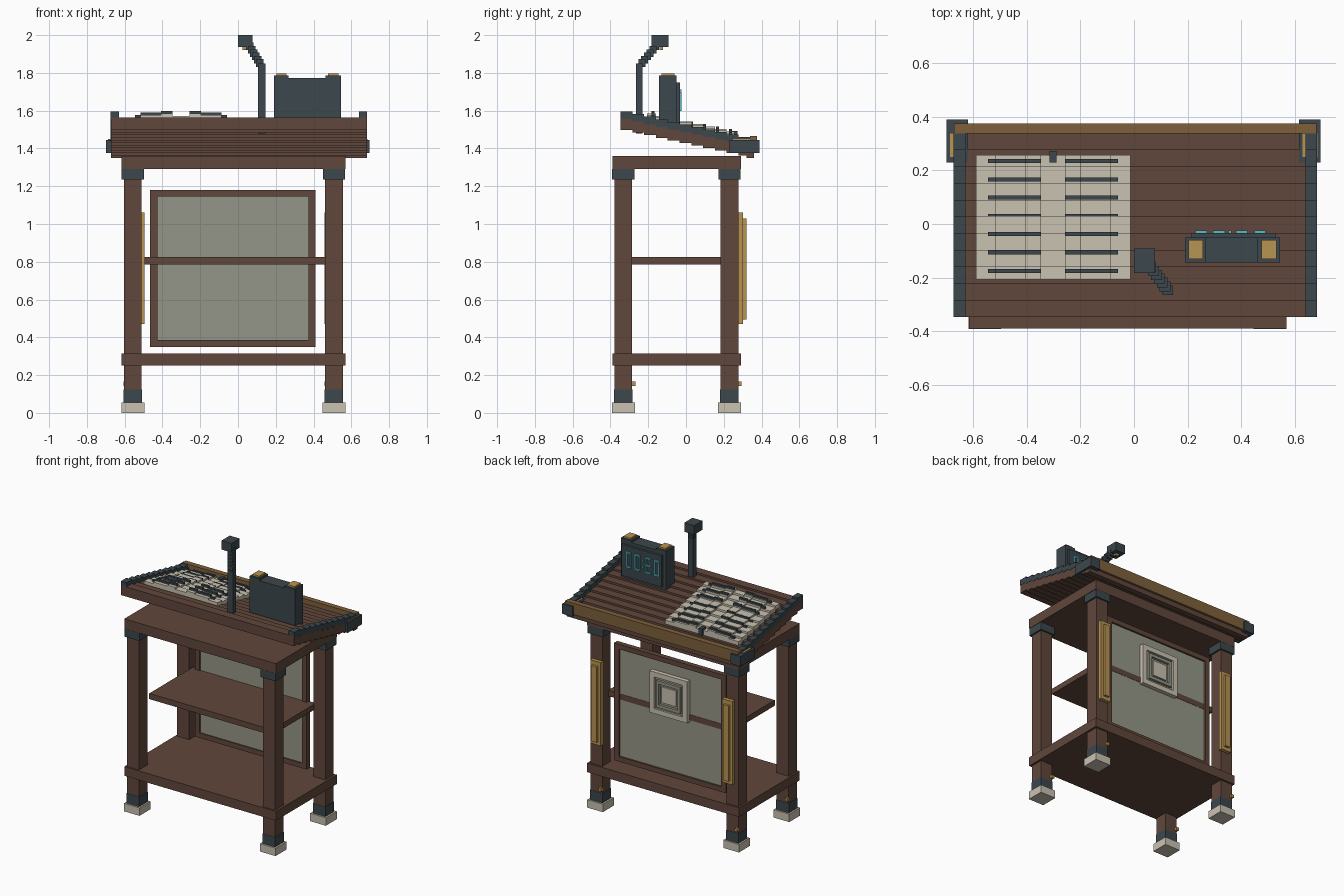
import bpy, bmesh

if "Cube" in bpy.data.objects:
    bpy.data.objects.remove(bpy.data.objects["Cube"])

def lin(c):
    return tuple((v / 255 / 12.92) if v < 10 else ((v / 255 + 0.055) / 1.055) ** 2.4 for v in c)

def mat(name, rgb):
    m = bpy.data.materials.new(name)
    m.diffuse_color = (*lin(rgb), 1)
    m.use_nodes = True
    m.node_tree.nodes["Principled BSDF"].inputs["Base Color"].default_value = m.diffuse_color
    return m

WOOD = mat("brown wood", (96, 71, 59))
IRON = mat("dark slate metal", (60, 71, 76))
BRASS = mat("brass", (184, 147, 82))
BRONZE = mat("dull bronze", (126, 96, 60))
PALE = mat("pale stone", (202, 194, 177))
GREY = mat("grey panel", (149, 150, 136))
TEAL = mat("teal glow", (88, 190, 202))

def boxes(name, material, items):
    """One object made of axis-aligned boxes (x0, x1, y0, y1, z0, z1)."""
    bm = bmesh.new()
    for x0, x1, y0, y1, z0, z1 in items:
        r = bmesh.ops.create_cube(bm, size=1)
        for v in r["verts"]:
            v.co = ((x0 + x1) / 2 + v.co.x * (x1 - x0),
                    (y0 + y1) / 2 + v.co.y * (y1 - y0),
                    (z0 + z1) / 2 + v.co.z * (z1 - z0))
    me = bpy.data.meshes.new(name)
    bm.to_mesh(me)
    bm.free()
    me.materials.append(material)
    ob = bpy.data.objects.new(name, me)
    bpy.context.collection.objects.link(ob)
    return ob

# Legs with feet, ankle bands, top brackets and studs
for sx, cx in (("left", -0.557), ("right", 0.508)):
    for sy, cy in (("front", -0.332), ("back", 0.23)):
        n = f"{sy}_{sx}_"
        def col(h, z0, z1):
            return [(cx - h, cx + h, cy - h, cy + h, z0, z1)]
        boxes(n + "leg", WOOD, col(0.047, 0.125, 1.29))
        boxes(n + "foot", PALE, col(0.061, 0, 0.056))
        boxes(n + "ankle_band", IRON, col(0.049, 0.056, 0.125))
        boxes(n + "bracket", IRON, col(0.059, 1.235, 1.29))
        boxes(n + "stud", BRASS, [(cx - 0.05, cx - 0.03, cy + 0.045, cy + 0.065, 0.143, 0.165)])

# Shelves and top slab
boxes("lower_shelf", WOOD, [(-0.617, 0.57, -0.39, 0.29, 0.25, 0.315)])
boxes("middle_shelf", WOOD, [(-0.495, 0.465, -0.285, 0.207, 0.785, 0.825)])
boxes("top_slab", WOOD, [(-0.617, 0.57, -0.39, 0.29, 1.29, 1.36)])

# Framed panel on the audience side
boxes("panel", GREY, [(-0.44, 0.385, 0.19, 0.205, 0.37, 1.16)])
boxes("panel_frame", WOOD, [
    (-0.465, -0.427, 0.182, 0.218, 0.35, 1.18), (0.372, 0.41, 0.182, 0.218, 0.35, 1.18),
    (-0.427, 0.372, 0.182, 0.218, 0.35, 0.385), (-0.427, 0.372, 0.182, 0.218, 1.145, 1.18)])

# Nested square ornament
def ring(h, w, y0, y1, cx=-0.027, cz=0.92):
    return [(cx - h, cx - h + w, y0, y1, cz - h, cz + h), (cx + h - w, cx + h, y0, y1, cz - h, cz + h),
            (cx - h + w, cx + h - w, y0, y1, cz - h, cz - h + w),
            (cx - h + w, cx + h - w, y0, y1, cz + h - w, cz + h)]
boxes("ornament_outer_ring", PALE, ring(0.147, 0.035, 0.203, 0.235))
boxes("ornament_plate", GREY, [(-0.145, 0.091, 0.203, 0.222, 0.802, 1.038)])
boxes("ornament_inner_ring", GREY, ring(0.095, 0.022, 0.22, 0.24))
boxes("ornament_centre", PALE, [(-0.083, 0.029, 0.22, 0.232, 0.864, 0.976)])

# Brass strips on the back legs
for n, x0 in (("left", -0.575), ("right", 0.457)):
    boxes(n + "_brass_strip", BRASS, [(x0, x0 + 0.08, 0.275, 0.303, 0.47, 1.06),
                                      (x0 + 0.02, x0 + 0.06, 0.30, 0.32, 0.495, 1.03)])

# Stepped sloping desk made of planks, with dark side rails
Y0, PITCH, STEP, N = -0.347, 0.0625, 0.0135, 11
def top_z(y):
    i = min(N - 1, max(0, int((y - Y0) / PITCH)))
    return 1.565 - STEP * i
planks, rails = [], {"left": [], "right": []}
for i in range(N):
    a, z = Y0 + i * PITCH, 1.565 - STEP * i
    b = a + PITCH
    planks.append((-0.672, 0.682, a, b, z - 0.068, z))
    rails["left"].append((-0.674, -0.63, a, b, z - 0.01, z + 0.03))
    rails["right"].append((0.64, 0.684, a, b, z - 0.01, z + 0.03))
boxes("desk_planks", WOOD, planks)
for k, v in rails.items():
    boxes(k + "_side_rail", IRON, v)
boxes("desk_edge_beam", WOOD, [(-0.672, 0.682, 0.32, 0.36, 1.35, 1.42)])
boxes("desk_lip", BRONZE, [(-0.672, 0.682, 0.338, 0.376, 1.385, 1.465)])

# Corner caps with brass inlays
for n, x0, x1 in (("left", -0.70, -0.62), ("right", 0.617, 0.697)):
    boxes(n + "_corner_cap", IRON, [(x0, x1, 0.23, 0.39, 1.375, 1.445)])
    boxes(n + "_corner_inlay", BRASS, [(x0 + 0.012, x1 - 0.012, 0.25, 0.338, 1.44, 1.45)])

# Open book: page columns rise towards the gutter and follow the steps
CX = -0.302
cols = [(0, 0.045, 0.033), (0.045, 0.105, 0.046), (0.105, 0.215, 0.039), (0.215, 0.288, 0.027)]
cuts = [-0.207] + [Y0 + i * PITCH for i in range(3, 10)] + [0.257]
pages, lines = [], []
for s in (-1, 1):
    for d0, d1, h in cols:
        xs = sorted((CX + s * d0, CX + s * d1))
        for a, b in zip(cuts, cuts[1:]):
            z = top_z((a + b) / 2)
            pages.append((*xs, a, b, z - 0.005, z + h))
        # Ruled lines on the pages
        l0, l1 = max(d0, 0.045), min(d1, 0.243)
        if l1 > l0:
            xs = sorted((CX + s * l0, CX + s * l1))
            for r in range(7):
                y = 0.235 - 0.0683 * r
                z = top_z(y) + h
                lines.append((*xs, y - 0.0075, y + 0.0075, z - 0.005, z + 0.013))
boxes("book_pages", PALE, pages)
boxes("book_lines", IRON, lines)
boxes("book_clip", IRON, [(-0.316, -0.289, 0.23, 0.272, 1.425, 1.492)])

# Desk clock
boxes("clock_body", IRON, [(0.19, 0.545, -0.143, -0.05, 1.5, 1.772),
                           (0.19, 0.268, -0.143, -0.05, 1.77, 1.785),
                           (0.462, 0.545, -0.143, -0.05, 1.77, 1.785),
                           (0.215, 0.528, -0.055, -0.033, 1.53, 1.75)])
boxes("clock_buttons", BRASS, [(0.203, 0.257, -0.13, -0.06, 1.78, 1.796),
                               (0.476, 0.532, -0.13, -0.06, 1.78, 1.796)])
# Clock digit segments, seen from the back: t(op) m(iddle) b(ottom), p(lus x) n(egative x)
seg, T, YA, YB = [], 0.011, -0.035, -0.025
def digit(x0, x1, bars, sides):
    for k in bars:
        z = {"t": 1.706, "m": 1.655, "b": 1.604}[k]
        seg.append((x0, x1, YA, YB, z - T / 2, z + T / 2))
    for k in sides:
        x = x1 - T if k == "p" else x0
        seg.append((x, x + T, YA, YB, 1.61, 1.70))
digit(0.45, 0.492, "tb", "pn")
digit(0.38, 0.424, "tb", "pn")
digit(0.295, 0.34, "tmb", "p")
digit(0.23, 0.272, "tb", "pn")
seg += [(0.353, 0.364, YA, YB, z, z + 0.014) for z in (1.625, 1.672)]
boxes("clock_digits", TEAL, seg)

# Gooseneck microphone with stepped bend
neck = [(0.106, 0.146, -0.266, -0.23, 1.48, 1.85)]
for i in range(1, 7):
    x, y, z = 0.126 - 0.0105 * i, -0.248 + 0.0145 * i, 1.835 + 0.0175 * i
    neck.append((x - 0.02, x + 0.02, y - 0.019, y + 0.019, z - 0.02, z + 0.02))
boxes("microphone_neck", IRON, neck)
boxes("microphone_head", IRON, [(0, 0.078, -0.183, -0.092, 1.936, 2.0)])
boxes("microphone_ring", BRASS, [(0.025, 0.052, -0.14, -0.122, 1.922, 1.938)])
